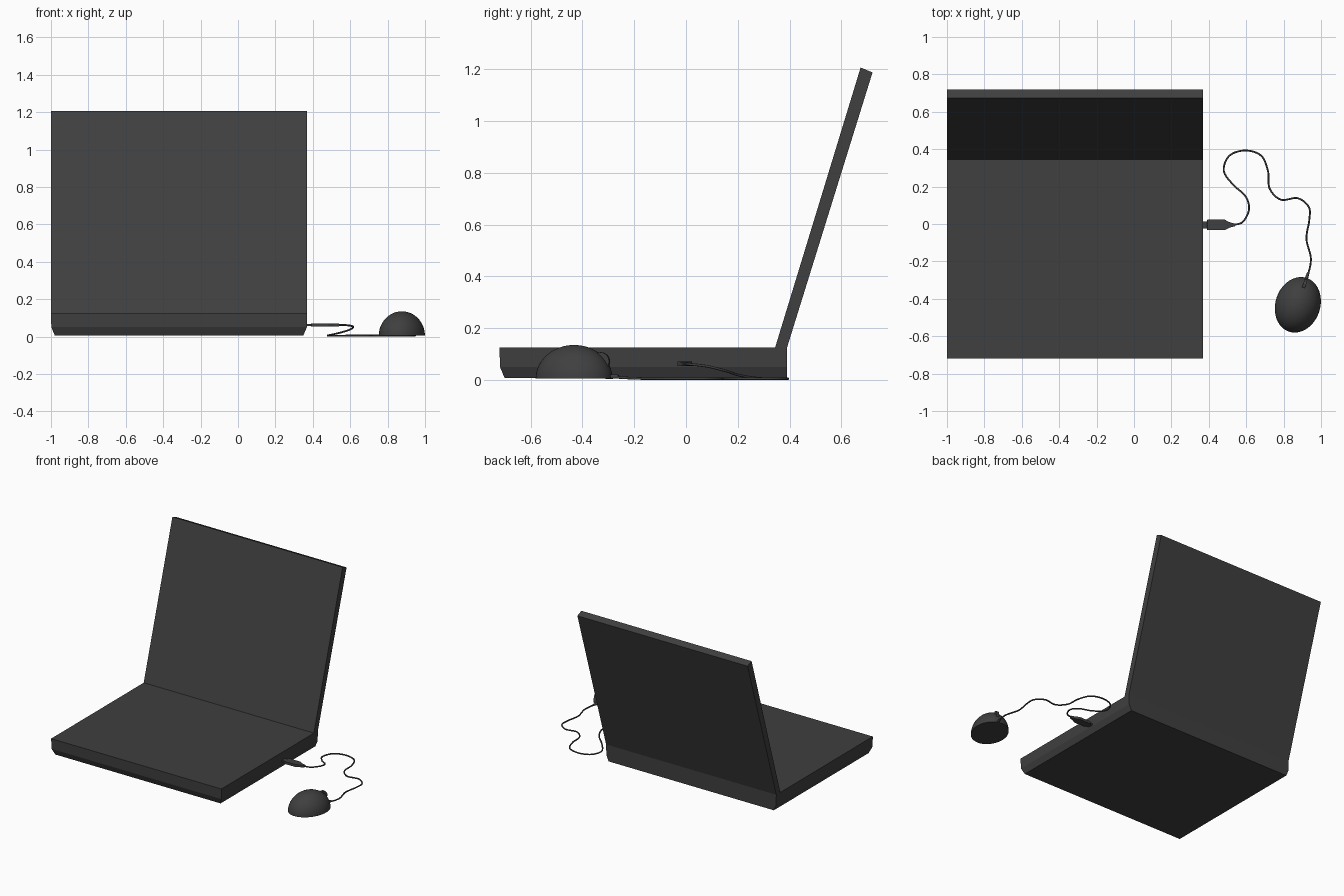
import bpy, bmesh, math
from mathutils import Matrix, Vector

if "Cube" in bpy.data.objects:
    bpy.data.objects.remove(bpy.data.objects["Cube"])

dark = bpy.data.materials.new("dark_grey")
dark.diffuse_color = (0.05, 0.05, 0.05, 1)
dark.use_nodes = True
dark.node_tree.nodes["Principled BSDF"].inputs["Base Color"].default_value = dark.diffuse_color


def finish(name, bm):
    bmesh.ops.recalc_face_normals(bm, faces=bm.faces[:])
    me = bpy.data.meshes.new(name)
    bm.to_mesh(me)
    bm.free()
    ob = bpy.data.objects.new(name, me)
    bpy.context.collection.objects.link(ob)
    me.materials.append(dark)
    return ob


def loft(name, rings):
    """Skin a list of closed rings and cap both ends."""
    bm = bmesh.new()
    loops = [[bm.verts.new(p) for p in ring] for ring in rings]
    for a, b in zip(loops, loops[1:]):
        for i in range(len(a)):
            j = (i + 1) % len(a)
            bm.faces.new((a[i], a[j], b[j], b[i]))
    bm.faces.new(loops[0])
    bm.faces.new(loops[-1])
    return finish(name, bm)


def smooth(ob, angle=40):
    bpy.ops.object.select_all(action='DESELECT')
    ob.select_set(True)
    bpy.context.view_layer.objects.active = ob
    bpy.ops.object.shade_smooth_by_angle(angle=math.radians(angle))


# Keyboard base: underside slopes in at the front and sides, back is upright
def base_ring(z, inset):
    x0, x1, y0, y1 = -1 + inset, 0.37 - inset, -0.72 + inset, 0.39
    return [(x0, y0, z), (x1, y0, z), (x1, y1, z), (x0, y1, z)]


loft("laptop_base", [base_ring(0.007, 0.02), base_ring(0.05, 0.002), base_ring(0.125, 0)])

# Screen lid leaning back
lid = [(0.344, 0.125), (0.39, 0.125), (0.72, 1.187), (0.674, 1.206)]
loft("screen_lid", [[(x, y, z) for y, z in lid] for x in (-1, 0.37)])

# Mouse: half ellipsoid turned so its nose points at the cable
turn = Matrix.Translation((0.876, -0.432, 0.005)) @ Matrix.Rotation(math.radians(-18), 4, 'Z')
bm = bmesh.new()
bmesh.ops.create_uvsphere(bm, u_segments=48, v_segments=32, radius=1)
cut = bmesh.ops.bisect_plane(bm, geom=bm.verts[:] + bm.edges[:] + bm.faces[:],
                             plane_co=(0, 0, 0), plane_no=(0, 0, -1), clear_outer=True)
bmesh.ops.holes_fill(bm, edges=[e for e in bm.edges if e.is_boundary])
bmesh.ops.transform(bm, verts=bm.verts[:],
                    matrix=turn @ Matrix.Diagonal((0.12, 0.151, 0.13, 1)))
smooth(finish("mouse_body", bm))

# Scroll wheel
bm = bmesh.new()
bmesh.ops.create_cone(bm, cap_ends=True, segments=24, radius1=0.036, radius2=0.036, depth=0.016,
                      matrix=turn @ Matrix.Translation((0, 0.108, 0.066))
                      @ Matrix.Rotation(math.pi / 2, 4, 'Y'))
smooth(finish("scroll_wheel", bm))


# Plug: flat connector, grip and strain relief along x
def plug_ring(x, w, h):
    return [(x, -0.005 + s * w, 0.062 + t * h) for s, t in ((-1, -1), (1, -1), (1, 1), (-1, 1))]


plug = [(0.365, 0.018, 0.006), (0.39, 0.018, 0.006), (0.392, 0.028, 0.009), (0.485, 0.028, 0.009),
        (0.51, 0.015, 0.008), (0.54, 0.007, 0.007)]
loft("cable_plug", [plug_ring(*p) for p in plug])

# Mouse cable: drops from the plug, then winds along the table
path = [(0.52, -0.005, 0.062), (0.58, 0.01, 0.061), (0.615, 0.08, 0.053), (0.595, 0.15, 0.036),
        (0.53, 0.21, 0.017), (0.48, 0.285, 0.006), (0.51, 0.365, 0.005), (0.595, 0.393, 0.005),
        (0.68, 0.365, 0.005), (0.717, 0.28, 0.005), (0.725, 0.19, 0.005), (0.785, 0.13, 0.005),
        (0.875, 0.138, 0.005), (0.935, 0.09, 0.005), (0.937, 0.02, 0.005), (0.922, -0.08, 0.005),
        (0.946, -0.19, 0.006), (0.922, -0.30, 0.012)]
cu = bpy.data.curves.new("mouse_cable", 'CURVE')
cu.dimensions = '3D'
cu.bevel_depth = 0.005
cu.bevel_resolution = 2
cu.resolution_u = 8
cu.use_fill_caps = True
sp = cu.splines.new('BEZIER')
sp.bezier_points.add(len(path) - 1)
for i, (bp, p) in enumerate(zip(sp.bezier_points, path)):
    # Smooth handles along the chord between neighbours
    prev, nxt = Vector(path[max(i - 1, 0)]), Vector(path[min(i + 1, len(path) - 1)])
    d = (nxt - prev) / 6
    d.z *= 0.9
    bp.co = p
    bp.handle_left_type = bp.handle_right_type = 'FREE'
    bp.handle_left, bp.handle_right = Vector(p) - d, Vector(p) + d
cable = bpy.data.objects.new("mouse_cable", cu)
bpy.context.collection.objects.link(cable)
cu.materials.append(dark)

# Sleeve where the cable enters the mouse
bm = bmesh.new()
bmesh.ops.create_cone(bm, cap_ends=True, segments=12, radius1=0.01, radius2=0.007, depth=0.05,
                      matrix=turn @ Matrix.Translation((0, 0.155, 0.008))
                      @ Matrix.Rotation(-math.pi / 2, 4, 'X'))
smooth(finish("cable_sleeve", bm))
